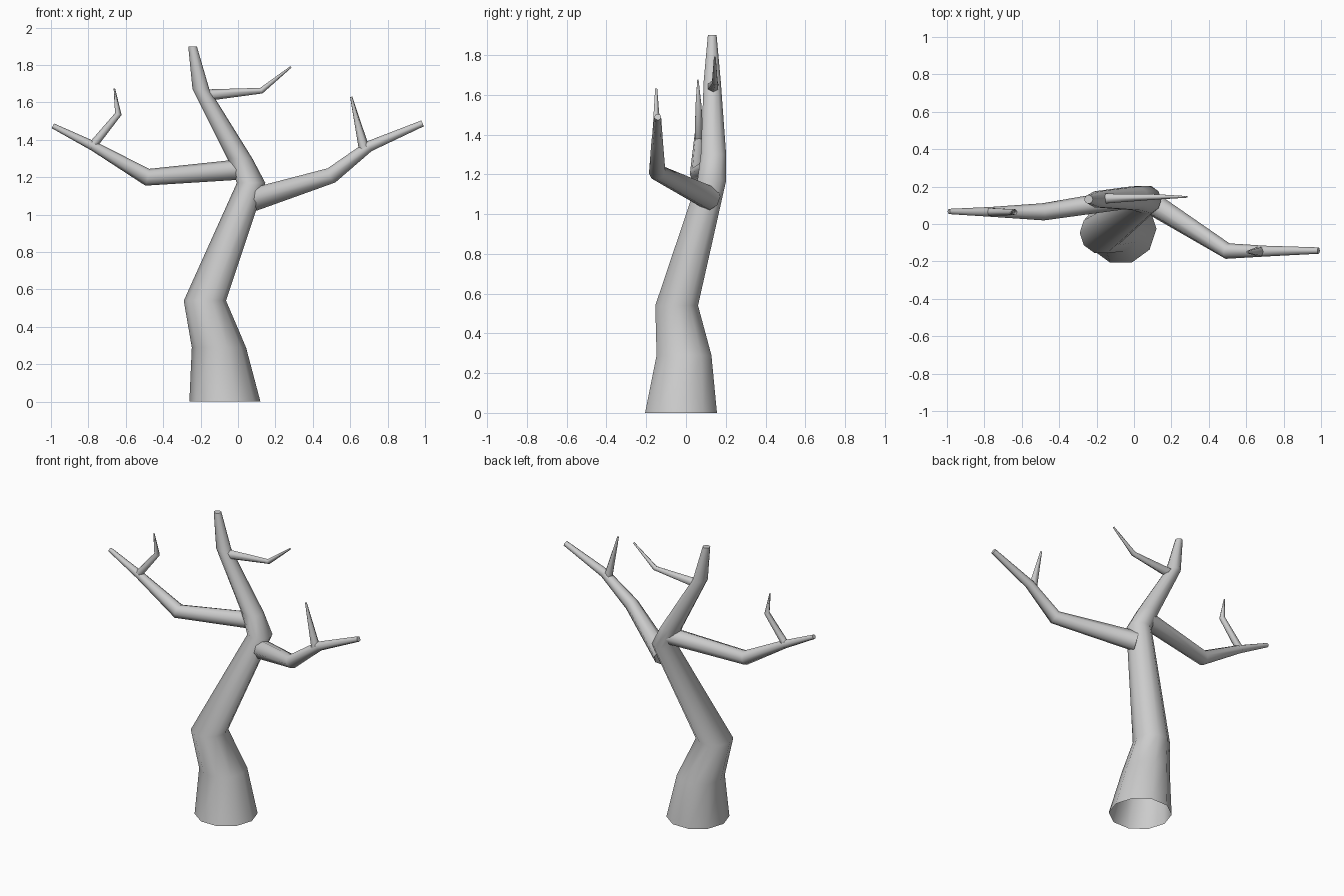
import bpy, bmesh, math
from mathutils import Vector

if "Cube" in bpy.data.objects:
    bpy.data.objects.remove(bpy.data.objects["Cube"])


def limb(name, points, sides, level=False, open_base=False):
    """Tapered tube through (x, y, z, radius) points; level keeps rings horizontal."""
    bm = bmesh.new()
    pos = [Vector(p[:3]) for p in points]
    rings = []
    for i, p in enumerate(points):
        a = pos[i] - pos[i - 1] if i > 0 else pos[1] - pos[0]
        b = pos[i + 1] - pos[i] if i < len(pos) - 1 else a
        t = Vector((0, 0, 1)) if level else (a.normalized() + b.normalized()).normalized()
        u = t.cross(Vector((0, 1, 0))).normalized()
        v = t.cross(u)
        ring = []
        for k in range(sides):
            ang = 2 * math.pi * k / sides
            ring.append(bm.verts.new(pos[i] + p[3] * (u * math.cos(ang) + v * math.sin(ang))))
        rings.append(ring)
    for r0, r1 in zip(rings, rings[1:]):
        for k in range(sides):
            n = (k + 1) % sides
            bm.faces.new((r0[k], r0[n], r1[n], r1[k]))
    bm.faces.new(rings[-1])
    if not open_base:
        bm.faces.new(rings[0][::-1])
    for f in bm.faces:
        f.smooth = len(f.verts) == 4 
    for e in bm.edges:
        if any(len(f.verts) > 4 for f in e.link_faces):
            e.smooth = False
    mesh = bpy.data.meshes.new(name)
    bm.to_mesh(mesh)
    bm.free()
    obj = bpy.data.objects.new(name, mesh)
    bpy.context.collection.objects.link(obj)
    return obj


# Trunk: crooked, flared at the hollow base
limb("trunk", [(-0.07, -0.025, 0, 0.19), (-0.102, -0.01, 0.29, 0.145),
               (-0.177, -0.047, 0.54, 0.113), (0.07, 0.13, 1.17, 0.076),
               (0.01, 0.138, 1.30, 0.067), (-0.198, 0.132, 1.67, 0.045),
               (-0.243, 0.132, 1.90, 0.023)], 10, level=True, open_base=True)

# Main branches
limb("right_branch", [(0.08, 0.12, 1.08, 0.062), (0.50, -0.145, 1.21, 0.043),
                      (0.70, -0.145, 1.365, 0.029), (0.987, -0.142, 1.488, 0.017)], 8)
limb("left_branch", [(0.03, 0.145, 1.243, 0.055), (-0.485, 0.065, 1.20, 0.046),
                     (-0.77, 0.065, 1.365, 0.026), (-0.99, 0.067, 1.475, 0.014)], 8)

# Twigs
limb("right_twig", [(0.675, -0.147, 1.35, 0.029), (0.605, -0.15, 1.63, 0.006)], 6)
limb("left_twig", [(-0.785, 0.065, 1.36, 0.024), (-0.64, 0.063, 1.538, 0.018),
                   (-0.661, 0.06, 1.675, 0.004)], 6)
limb("top_twig", [(-0.19, 0.135, 1.637, 0.032), (0.125, 0.145, 1.663, 0.016),
                  (0.283, 0.145, 1.79, 0.005)], 6)
